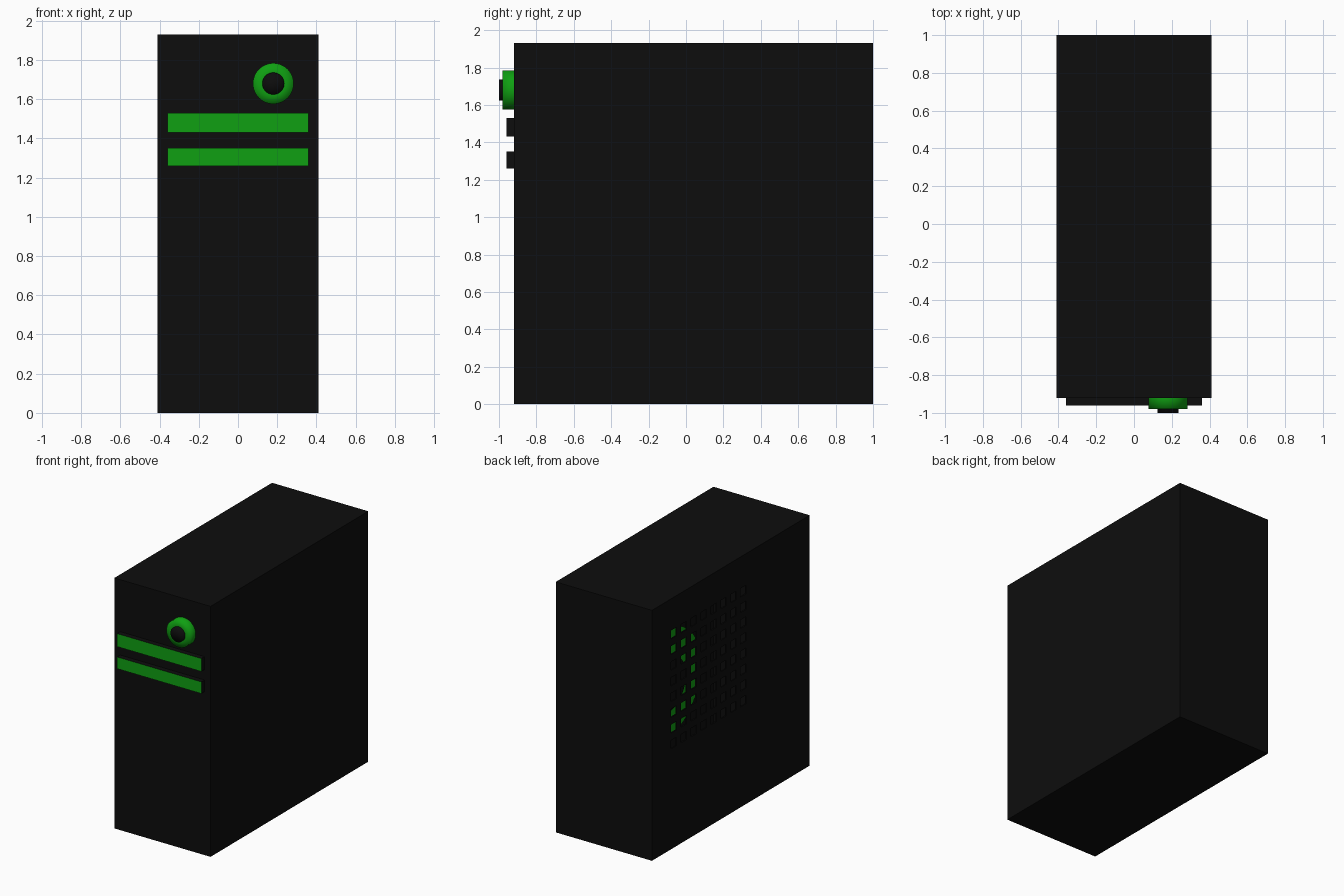
import bpy, bmesh, math
from mathutils import Matrix

if "Cube" in bpy.data.objects:
    bpy.data.objects.remove(bpy.data.objects["Cube"])


def material(name, rgb):
    m = bpy.data.materials.new(name)
    m.diffuse_color = (*rgb, 1)
    m.use_nodes = True
    m.node_tree.nodes["Principled BSDF"].inputs["Base Color"].default_value = m.diffuse_color
    return m


BLACK = material("black", (0.004, 0.004, 0.004))
GREEN = material("green", (0.005, 0.35, 0.006))
X, Y0, Y1, TOP = 0.41, -0.92, 1.0, 1.93
WALL = 0.01


def make(name, bm, *mats):
    bmesh.ops.recalc_face_normals(bm, faces=bm.faces)
    me = bpy.data.meshes.new(name)
    bm.to_mesh(me)
    bm.free()
    for m in mats:
        me.materials.append(m)
    ob = bpy.data.objects.new(name, me)
    bpy.context.collection.objects.link(ob)
    return ob


def box(x0, x1, y0, y1, z0, z1):
    bm = bmesh.new()
    bmesh.ops.create_cube(bm, size=1)
    for v in bm.verts:
        v.co.x = x0 if v.co.x < 0 else x1
        v.co.y = y0 if v.co.y < 0 else y1
        v.co.z = z0 if v.co.z < 0 else z1
    return bm


def thicken(ob):
    mod = ob.modifiers.new("wall", 'SOLIDIFY')
    mod.thickness = WALL
    mod.offset = -1


def lathe(name, profile, mat, matrix, steps=48):
    """Spin (radius, height) points round local z, then place."""
    bm = bmesh.new()
    vs = [bm.verts.new((r, 0, h)) for r, h in profile]
    edges = [bm.edges.new(p) for p in zip(vs, vs[1:])]
    bmesh.ops.spin(bm, geom=vs + edges, axis=(0, 0, 1), cent=(0, 0, 0),
                   angle=2 * math.pi, steps=steps)
    bmesh.ops.remove_doubles(bm, verts=bm.verts, dist=1e-5)
    bmesh.ops.transform(bm, matrix=matrix, verts=bm.verts)
    ob = make(name, bm, mat)
    for p in ob.data.polygons:
        p.use_smooth = True
    return ob


# Hollow case, open on the left where the vented panel goes
bm = box(-X, X, Y0, Y1, 0, TOP)
bm.normal_update()
bmesh.ops.delete(bm, geom=[f for f in bm.faces if f.normal.x < -0.9], context='FACES')
bmesh.ops.recalc_face_normals(bm, faces=bm.faces)
if sum(f.normal.dot(f.calc_center_median() - bm.faces[0].calc_center_median()) for f in bm.faces) < 0:
    bmesh.ops.reverse_faces(bm, faces=bm.faces)
thicken(make("case", bm, BLACK))


# Left panel: grid of faces with an 8 x 8 block of square holes left out
def lines(lo, hi, centre, n=8, pitch=0.121, hole=0.065):
    out = [lo]
    for i in range(n):
        c = centre + (i - (n - 1) / 2) * pitch
        out += [c - hole / 2, c + hole / 2]
    return out + [hi]


ys, zs = lines(Y0, Y1, 0.31), lines(0, TOP, 1.23)
bm = bmesh.new()
grid = [[bm.verts.new((-X, y, z)) for z in zs] for y in ys]
for i in range(len(ys) - 1):
    for j in range(len(zs) - 1):
        if not (i % 2 and j % 2):
            bm.faces.new((grid[i][j], grid[i][j + 1], grid[i + 1][j + 1], grid[i + 1][j]))
panel = make("vented_side_panel", bm, BLACK)
if panel.data.polygons[0].normal.x > 0:
    panel.data.flip_normals()
thicken(panel)

# Drive bay covers: black sides, green front
for i, (z0, z1) in enumerate([(1.26, 1.35), (1.43, 1.53)]):
    ob = make(f"drive_bay_{i + 1}", box(-0.36, 0.36, -0.96, Y0, z0, z1), BLACK, GREEN)
    for p in ob.data.polygons:
        if p.normal.y < -0.9:
            p.material_index = 1

# Power button: green ring and black centre, facing forward
front = Matrix.Translation((0.18, Y0, 1.68)) @ Matrix.Rotation(math.pi / 2, 4, 'X')
lathe("power_button_ring", [(0.104, 0), (0.104, 0.06), (0.056, 0.06)], GREEN, front)
button = lathe("power_button", [(0.056, 0), (0.056, 0.08), (0, 0.08)], BLACK, front)

# Inner fan behind the vent, facing left
left = Matrix.Translation((0, 0.24, 0.96)) @ Matrix.Rotation(-math.pi / 2, 4, 'Y')
lathe("fan_disc", [(0, -0.03), (0.42, -0.03), (0.42, 0.0), (0.21, 0.0)], GREEN, left)
lathe("fan_hub", [(0.21, -0.01), (0.21, 0.02), (0, 0.02)], BLACK, left)
for n in ("fan_disc", "fan_hub"):
    for p in bpy.data.objects[n].data.polygons:
        p.use_smooth = False
